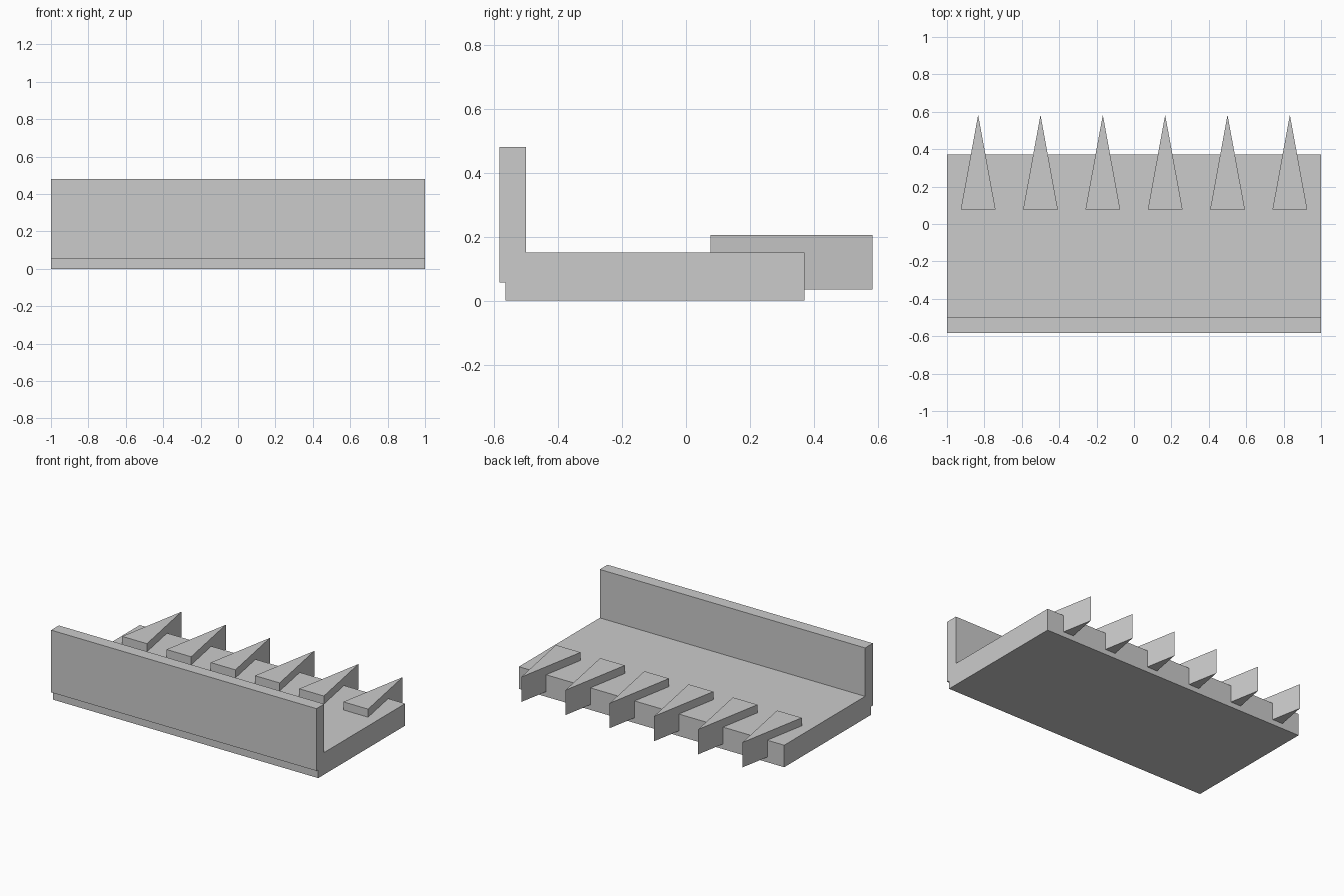
import bpy
import bmesh

cube = bpy.data.objects.get("Cube")
if cube:
    bpy.data.objects.remove(cube, do_unlink=True)

grey = bpy.data.materials.new("plain grey")
grey.use_nodes = True
colour = (0.6, 0.6, 0.6, 1)
grey.diffuse_color = colour
grey.node_tree.nodes["Principled BSDF"].inputs["Base Color"].default_value = colour


def prism(name, profile, direction):
    """Extrude a closed flat profile along a direction."""
    bm = bmesh.new()
    face = bm.faces.new([bm.verts.new(p) for p in profile])
    result = bmesh.ops.extrude_face_region(bm, geom=[face], use_keep_orig=True)
    moved = [v for v in result["geom"] if isinstance(v, bmesh.types.BMVert)]
    bmesh.ops.translate(bm, verts=moved, vec=direction)
    bmesh.ops.recalc_face_normals(bm, faces=bm.faces)
    mesh = bpy.data.meshes.new(name)
    bm.to_mesh(mesh)
    bm.free()
    mesh.materials.append(grey)
    obj = bpy.data.objects.new(name, mesh)
    bpy.context.collection.objects.link(obj)
    return obj


# Floor slab and upright front board as one stepped L section
section = [(-0.565, 0), (0.371, 0), (0.371, 0.15), (-0.5, 0.15),
           (-0.5, 0.48), (-0.583, 0.48), (-0.583, 0.056), (-0.565, 0.056)]
prism("base_and_front_board", [(-1, y, z) for y, z in section], (2, 0, 0))

# Row of pointed teeth overhanging the back edge
COUNT = 6
HALF_WIDTH = 0.093
for i in range(COUNT):
    x = (2 * i + 1) / COUNT - 1
    triangle = [(x - HALF_WIDTH, 0.077, 0.035), (x + HALF_WIDTH, 0.077, 0.035),
                (x, 0.583, 0.035)]
    prism(f"tooth_{i + 1}", triangle, (0, 0, 0.17))
